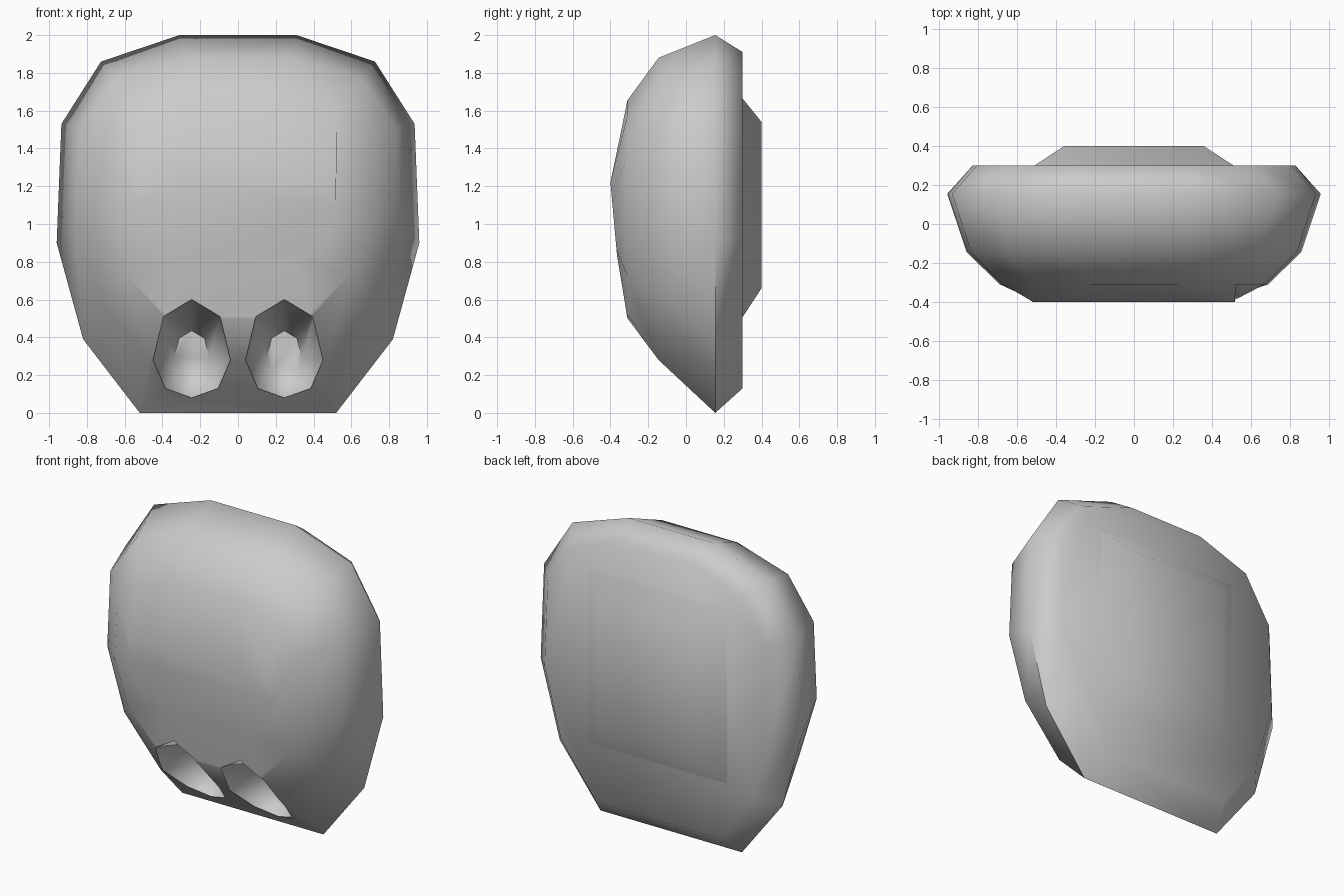
import bpy, bmesh, math

if "Cube" in bpy.data.objects:
    bpy.data.objects.remove(bpy.data.objects["Cube"])

# Right half of the shell outline (x, z), bottom to top
HALF = [(0.52, 0.0), (0.82, 0.39), (0.96, 0.9), (0.935, 1.53), (0.725, 1.86), (0.31, 2.0)]


def mirrored(half):
    return half + [(-x, z) for x, z in reversed(half)]


def outline(width, low, high, y):
    pts = [(x * width / 0.96, low + z * (high - low) / 2) for x, z in HALF]
    return [(x, y, z) for x, z in mirrored(pts)]


def loft(name, rings):
    """Skin a list of equal-length rings and cap both ends."""
    bm = bmesh.new()
    loops = [[bm.verts.new(p) for p in r] for r in rings]
    for a, b in zip(loops, loops[1:]):
        n = len(a)
        for i in range(n):
            j = (i + 1) % n
            bm.faces.new((a[i], a[j], b[j], b[i]))
    bm.faces.new(loops[0])
    bm.faces.new(list(reversed(loops[-1])))
    bmesh.ops.recalc_face_normals(bm, faces=bm.faces)
    me = bpy.data.meshes.new(name)
    bm.to_mesh(me)
    bm.free()
    ob = bpy.data.objects.new(name, me)
    bpy.context.collection.objects.link(ob)
    return ob


def smooth(ob, angle):
    bpy.ops.object.select_all(action='DESELECT')
    ob.select_set(True)
    bpy.context.view_layer.objects.active = ob
    bpy.ops.object.shade_smooth_by_angle(angle=math.radians(angle))


# Rounded shell body, front cap leaning back below its highest point
cap = mirrored([(0.3, 0.83), (0.44, 0.86), (0.5, 0.95), (0.52, 1.1), (0.52, 1.22), (0.3, 1.22)])
front = [(x, -0.40 + 0.09 * (1.22 - z), z) for x, z in cap]
shell = loft("shell_body", [
    front,
    outline(0.69, 0.50, 1.655, -0.31),
    outline(0.86, 0.28, 1.88, -0.145),
    outline(0.96, 0.0, 2.0, 0.155),
    outline(0.83, 0.13, 1.91, 0.30),
])


# Two leg sockets sunk into the lower front
def surface_y(z):
    if z < 0.28:
        return 0.155 - z * 1.07
    return max(-0.145 - (z - 0.28) * 0.75, -0.32)


SOCKET = [(0, 0.6), (0.15, 0.51), (0.205, 0.28), (0.14, 0.13),
          (0, 0.08), (-0.14, 0.13), (-0.205, 0.28), (-0.15, 0.51)]
for side, label in ((-1, "left"), (1, "right")):
    cx = 0.245 * side
    cutter = loft(label + "_socket_cutter", [
        [(cx + x, -0.6, z) for x, z in SOCKET],
        [(cx + x, surface_y(z) + 0.01, z) for x, z in SOCKET],
        [(cx + x * 0.45, 0.13, 0.30 + (z - 0.30) * 0.45) for x, z in SOCKET],
    ])
    mod = shell.modifiers.new(label + "_socket", 'BOOLEAN')
    mod.operation = 'DIFFERENCE'
    mod.solver = 'EXACT'
    mod.object = cutter
    bpy.context.view_layer.objects.active = shell
    bpy.ops.object.modifier_apply(modifier=mod.name)
    bpy.data.objects.remove(cutter, do_unlink=True)
smooth(shell, 65)


# Raised bevelled panel on the back
def rectangle(w, low, high, y):
    return [(-w, y, low), (w, y, low), (w, y, high), (-w, y, high)]


panel = loft("back_panel", [rectangle(0.52, 0.50, 1.67, 0.295),
                            rectangle(0.36, 0.66, 1.54, 0.40)])
smooth(panel, 65)
